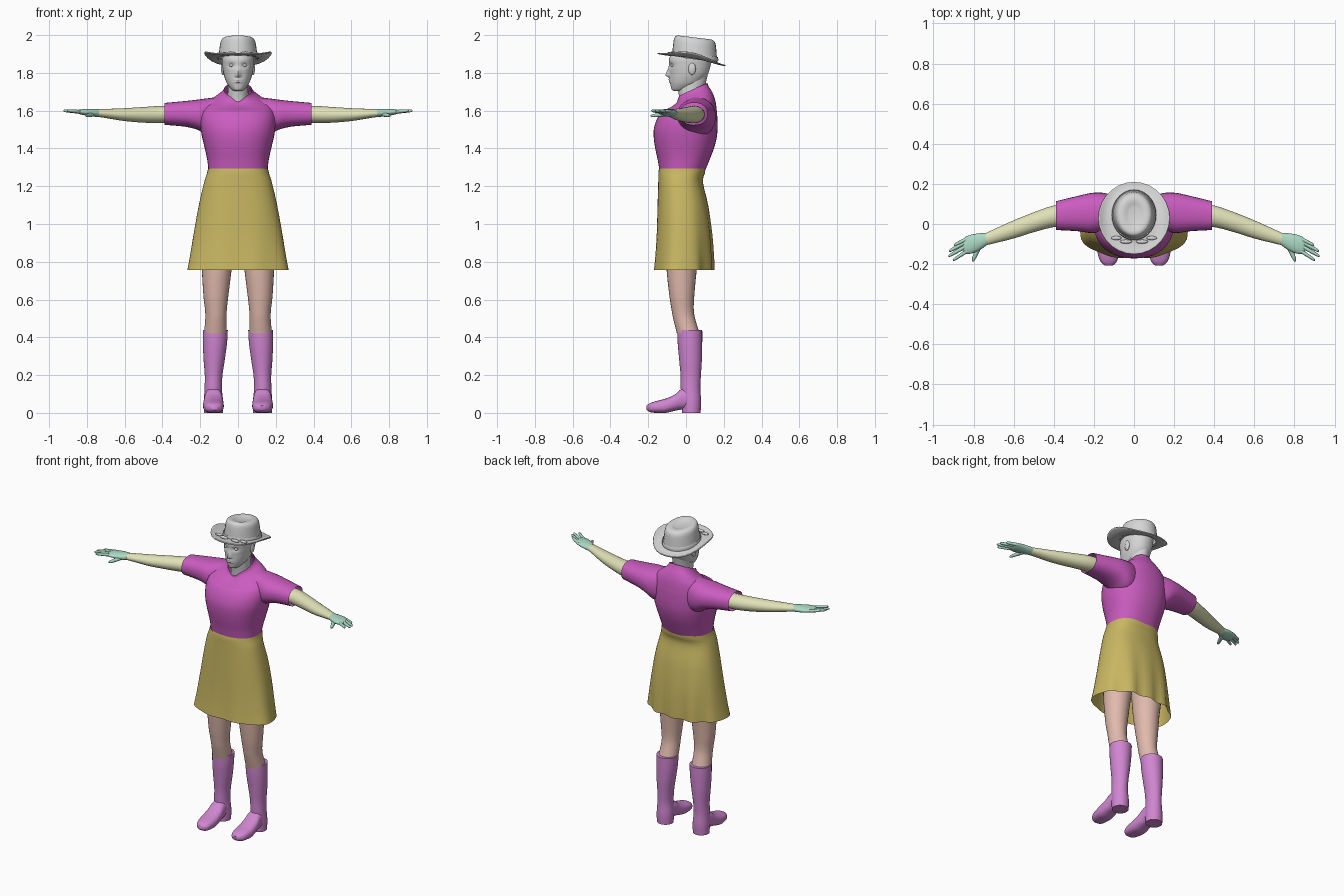
import bpy, bmesh, math
from mathutils import Matrix, Vector


def material(name, rgb):
    lin = [((c / 255 + 0.055) / 1.055) ** 2.4 for c in rgb]
    m = bpy.data.materials.new(name)
    m.diffuse_color = (*lin, 1)
    return m


GREY = material("pale grey", (214, 214, 214))
MAGENTA = material("magenta", (203, 92, 192))
GOLD = material("olive gold", (200, 183, 98))
CREAM = material("pale cream", (224, 225, 183))
MINT = material("mint", (172, 217, 197))
TAN = material("pinkish tan", (225, 186, 173))
ORCHID = material("orchid", (208, 134, 209))


def finish(name, bm, mat, mirror=False, thick=0):
    bmesh.ops.recalc_face_normals(bm, faces=bm.faces)
    me = bpy.data.meshes.new(name)
    bm.to_mesh(me)
    bm.free()
    for p in me.polygons:
        p.use_smooth = True
    me.set_sharp_from_angle(angle=math.radians(50))
    me.materials.append(mat)
    ob = bpy.data.objects.new(name, me)
    bpy.context.collection.objects.link(ob)
    if mirror:
        ob.modifiers.new("mirror", 'MIRROR')
    if thick:
        ob.modifiers.new("solid", 'SOLIDIFY').thickness = thick
    return ob


def smooth_keys(keys, sub):
    """Catmull-Rom interpolation of the section keys"""
    out, n = [], len(keys)
    for i in range(n - 1):
        p = [keys[max(0, min(n - 1, i + k))] for k in (-1, 0, 1, 2)]
        for s in range(sub):
            t = s / sub
            out.append([0.5 * (2 * b + (c - a) * t + (2 * a - 5 * b + 4 * c - d) * t * t
                               + (3 * b - a - 3 * c + d) * t ** 3) for a, b, c, d in zip(*p)])
    return out + [list(keys[-1])]


def loft(name, keys, mat, axis='z', sides=28, sub=4, power=2.0, caps=(True, True),
         warp=None, mirror=False, thick=0):
    """keys: (position along axis, centre 1, centre 2, radius 1, radius 2)"""
    bm, rings = bmesh.new(), []
    for t, c1, c2, r1, r2 in smooth_keys(keys, sub):
        ring = []
        for k in range(sides):
            a = 2 * math.pi * k / sides
            ca, sa = math.cos(a), math.sin(a)
            u = c1 + r1 * math.copysign(abs(ca) ** (2 / power), ca)
            v = c2 + r2 * math.copysign(abs(sa) ** (2 / power), sa)
            p = Vector({'z': (u, v, t), 'x': (t, u, v), 'y': (u, t, v)}[axis])
            ring.append(bm.verts.new(warp(p) if warp else p))
        rings.append(ring)
    for a, b in zip(rings, rings[1:]):
        for k in range(sides):
            j = (k + 1) % sides
            bm.faces.new((a[k], a[j], b[j], b[k]))
    for use, ring in zip(caps, (rings[0], rings[-1])):
        if use:
            bm.faces.new(ring)
    return finish(name, bm, mat, mirror, thick)


def blob(name, c, r, mat, mirror=True):
    bm = bmesh.new()
    bmesh.ops.create_uvsphere(bm, u_segments=16, v_segments=10, radius=1,
                              matrix=Matrix.Translation(c) @ Matrix.Diagonal((*r, 1)))
    return finish(name, bm, mat, mirror)


def fb(z, front, back, w):
    return (z, 0, (front + back) / 2, w, (back - front) / 2)


def bump(v, c, s):
    return math.exp(-((v - c) / s) ** 2)


# head with nose, eye sockets and lips
def face(p):
    if p.y < 0:
        x, z = abs(p.x), p.z
        nose = 0.022 * bump(x, 0, 0.012) * bump(z, 1.787, 0.030 if z > 1.787 else 0.010)
        socket = 0.010 * bump(x, 0.034, 0.017) * bump(z, 1.840, 0.013)
        lips = 0.007 * bump(x, 0, 0.02) * (bump(z, 1.764, 0.005) + bump(z, 1.752, 0.005))
        p.y += socket - nose - lips
    return p


loft("head", [fb(1.704, -.062, -.02, .018), fb(1.712, -.076, .02, .034), fb(1.74, -.083, .07, .056),
              fb(1.77, -.086, .10, .069), fb(1.80, -.087, .119, .077), fb(1.84, -.090, .13, .083),
              fb(1.88, -.088, .135, .085), fb(1.93, -.055, .12, .07)],
     GREY, sides=64, sub=8, power=2.15, warp=face)
loft("neck", [fb(1.60, -.03, .10, .062), fb(1.67, -.036, .098, .056), fb(1.72, -.042, .10, .054),
              fb(1.79, -.03, .115, .055)], GREY)
blob("eye", (.034, -.069, 1.840), (.013, .012, .009), GREY)
blob("ear", (.080, .032, 1.822), (.010, .020, .033), GREY)


# hat
def brim_warp(p):
    p.z += -0.18 * (p.y - 0.03) + 0.035 * (abs(p.x) / 0.175) ** 4
    return p


def crown_warp(p):
    p.z -= 0.12 * (p.y - 0.04)
    return p


loft("hat_brim", [fb(1.882, -.065, .155, .095), fb(1.874, -.11, .185, .14), fb(1.874, -.15, .21, .176)],
     GREY, caps=(False, False), warp=brim_warp, thick=.006)
loft("hat_crown", [fb(1.872, -.074, .165, .105), fb(1.93, -.069, .161, .098), fb(1.968, -.063, .156, .091),
                   fb(1.985, -.052, .143, .078), fb(1.988, -.032, .12, .056), fb(1.980, .0, .09, .03)],
     GREY, warp=crown_warp, caps=(False, True))
loft("hat_band", [fb(1.876, -.080, .170, .111), fb(1.888, -.081, .171, .111), fb(1.900, -.078, .168, .107)],
     GREY, warp=crown_warp, caps=(False, False), sub=2)
blob("bow_loop", (.040, -.088, 1.903), (.030, .010, .009), GREY)
blob("bow_end", (.088, -.070, 1.902), (.026, .010, .008), GREY)


# shirt: body rises to a tilted collar with a front notch
def collar_warp(p):
    f = max(0, min(1, (p.z - 1.60) / 0.1))
    p.z += f * 0.45 * (p.y - 0.035)
    if p.y < 0:
        p.z -= 0.028 * f * f * bump(p.x, 0, 0.03)
    return p


loft("shirt_body", [fb(1.28, -.140, .100, .156), fb(1.34, -.150, .125, .163), fb(1.40, -.163, .148, .176),
                    fb(1.46, -.171, .163, .190), fb(1.51, -.169, .167, .198), fb(1.56, -.152, .166, .200),
                    fb(1.60, -.125, .163, .190), fb(1.635, -.090, .155, .168), fb(1.665, -.060, .140, .125),
                    fb(1.69, -.048, .122, .088), fb(1.712, -.046, .112, .074)],
     MAGENTA, sides=40, power=2.25, warp=collar_warp, caps=(False, False))
loft("sleeve", [(.08, .05, 1.57, .085, .105), (.15, .06, 1.566, .095, .101), (.21, .055, 1.578, .10, .081),
                (.28, .052, 1.583, .088, .068), (.388, .042, 1.583, .072, .058)],
     MAGENTA, 'x', power=2.3, caps=(False, False), mirror=True)


# arms and hands
loft("arm", [(.28, .045, 1.58, .055, .046), (.39, .040, 1.580, .054, .046), (.49, .012, 1.578, .050, .042),
             (.60, -.027, 1.579, .045, .034), (.70, -.062, 1.585, .035, .024), (.755, -.081, 1.588, .029, .019)],
     CREAM, 'x', mirror=True)
loft("palm", [(.735, -.076, 1.587, .031, .021), (.77, -.088, 1.589, .042, .020), (.81, -.100, 1.592, .047, .017),
              (.84, -.106, 1.594, .042, .012), (.852, -.110, 1.595, .030, .006)], MINT, 'x', mirror=True)
for nm, (x0, y0, x1, y1) in {"little_finger": (.82, -.068, .898, -.106), "ring_finger": (.83, -.087, .922, -.135),
                             "middle_finger": (.83, -.107, .925, -.160),
                             "index_finger": (.82, -.127, .902, -.180)}.items():
    loft(nm, [(x0 + (x1 - x0) * t, y0 + (y1 - y0) * t, 1.593 + .007 * t, r * 1.1, r)
              for t, r in ((0, .010), (.5, .0095), (.9, .0075), (1, .003))],
         MINT, 'x', sides=10, sub=2, mirror=True)
loft("thumb", [(-.10, .768, 1.583, .018, .014), (-.14, .785, 1.577, .013, .011), (-.17, .797, 1.574, .010, .009),
               (-.187, .803, 1.573, .004, .004)], MINT, 'y', sides=10, mirror=True)


# skirt: widest towards the front, soft folds growing to the hem
def skirt_warp(p):
    t = max(0, (1.28 - p.z) / 0.52)
    p.x *= 1 - 0.6 * t * max(0, p.y + 0.08)
    if p.y > 0:
        p.y += 0.010 * t * t * math.cos(p.x * 50) * min(1, p.y / 0.08) - 0.008 * t * t
    else:
        p.y += 0.004 * t * t * math.cos(p.x * 35)
    return p


loft("skirt", [fb(1.293, -.143, .103, .159), fb(1.27, -.146, .100, .164), fb(1.22, -.147, .090, .180),
               fb(1.10, -.151, .117, .210), fb(.95, -.156, .138, .240), fb(.83, -.163, .147, .262),
               fb(.757, -.169, .150, .277)],
     GOLD, sides=56, power=2.4, caps=(False, False), warp=skirt_warp)

# legs
loft("leg", [(1.02, .100, -.01, .097, .095), (.85, .110, -.017, .087, .088), (.75, .113, -.023, .078, .079),
             (.62, .117, -.022, .066, .066), (.55, .117, -.018, .058, .059), (.50, .117, -.010, .056, .058),
             (.42, .120, .012, .060, .060)], TAN, mirror=True)


# boots: shaft with heel, then the foot
def sole(p):
    p.z = max(0, p.z)
    return p


loft("boot_shaft", [(.44, .120, .020, .066, .066), (.37, .122, .021, .064, .065), (.28, .126, .024, .056, .060),
                    (.20, .129, .025, .047, .054), (.13, .131, .024, .046, .052), (.06, .130, .028, .051, .052),
                    (0, .130, .028, .050, .049)], ORCHID, mirror=True)
loft("boot_foot", [(.04, .130, .080, .044, .055), (-.02, .130, .073, .047, .055), (-.06, .130, .054, .052, .043),
                   (-.11, .130, .037, .055, .038), (-.16, .128, .031, .050, .031), (-.19, .126, .028, .039, .024),
                   (-.208, .125, .028, .018, .012)], ORCHID, 'y', power=2.5, warp=sole, mirror=True)
